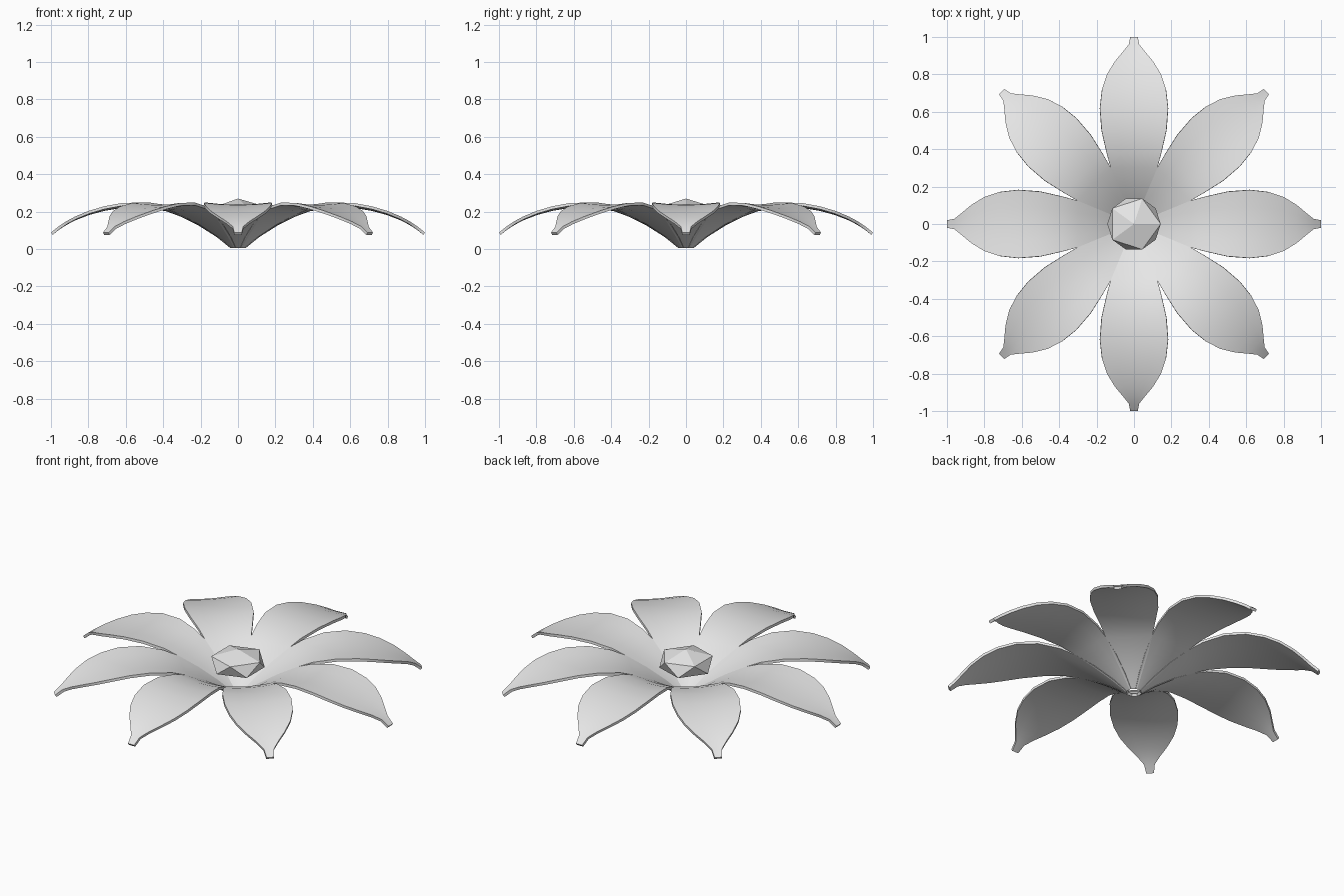
import bpy, bmesh, math
from mathutils import Matrix

old = bpy.data.objects.get("Cube")
if old:
    bpy.data.objects.remove(old, do_unlink=True)


def material(name, color):
    m = bpy.data.materials.new(name)
    m.use_nodes = True
    m.diffuse_color = color
    m.node_tree.nodes["Principled BSDF"].inputs["Base Color"].default_value = color
    return m


grey = material("light_grey", (0.8, 0.8, 0.8, 1))


def add_object(name, bm):
    me = bpy.data.meshes.new(name)
    bm.to_mesh(me)
    bm.free()
    ob = bpy.data.objects.new(name, me)
    bpy.context.collection.objects.link(ob)
    me.materials.append(grey)
    return ob


# Petal profile: distance from centre, half width, height
PROFILE = [
    (0.03, 0.02, 0.018), (0.1, 0.052, 0.075), (0.2, 0.093, 0.14),
    (0.3, 0.125, 0.192), (0.38, 0.146, 0.222), (0.5, 0.173, 0.243),
    (0.62, 0.182, 0.241), (0.72, 0.171, 0.223), (0.8, 0.145, 0.2),
    (0.87, 0.102, 0.172), (0.92, 0.06, 0.146), (0.96, 0.028, 0.12),
    (1.0, 0.02, 0.088),
]
COLUMNS = (-1, -0.5, 0, 0.5, 1)


def petal(index):
    bm = bmesh.new()
    rows = []
    for r, half, z in PROFILE:
        cup = 0.012 * math.sin(math.pi * r)
        rows.append([bm.verts.new((r, half * c, z + cup * (c * c - 0.5)))
                     for c in COLUMNS])
    for a, b in zip(rows, rows[1:]):
        for i in range(len(COLUMNS) - 1):
            bm.faces.new((a[i], b[i], b[i + 1], a[i + 1]))
    bm.transform(Matrix.Rotation(index * math.pi / 4, 4, "Z"))
    ob = add_object(f"petal_{index + 1}", bm)
    thick = ob.modifiers.new("thickness", "SOLIDIFY")
    thick.thickness = 0.015
    thick.offset = -1
    bpy.ops.object.select_all(action="DESELECT")
    ob.select_set(True)
    bpy.context.view_layer.objects.active = ob
    bpy.ops.object.modifier_apply(modifier=thick.name)
    bpy.ops.object.shade_smooth_by_angle(angle=math.radians(40))


# Ring of eight petals
for k in range(8):
    petal(k)

# Flat-faced flower centre
bm = bmesh.new()
bmesh.ops.create_icosphere(bm, subdivisions=1, radius=1)
bm.transform(Matrix.Translation((0, 0, 0.195)) @ Matrix.Diagonal((0.16, 0.16, 0.075, 1)))
add_object("flower_centre", bm)
